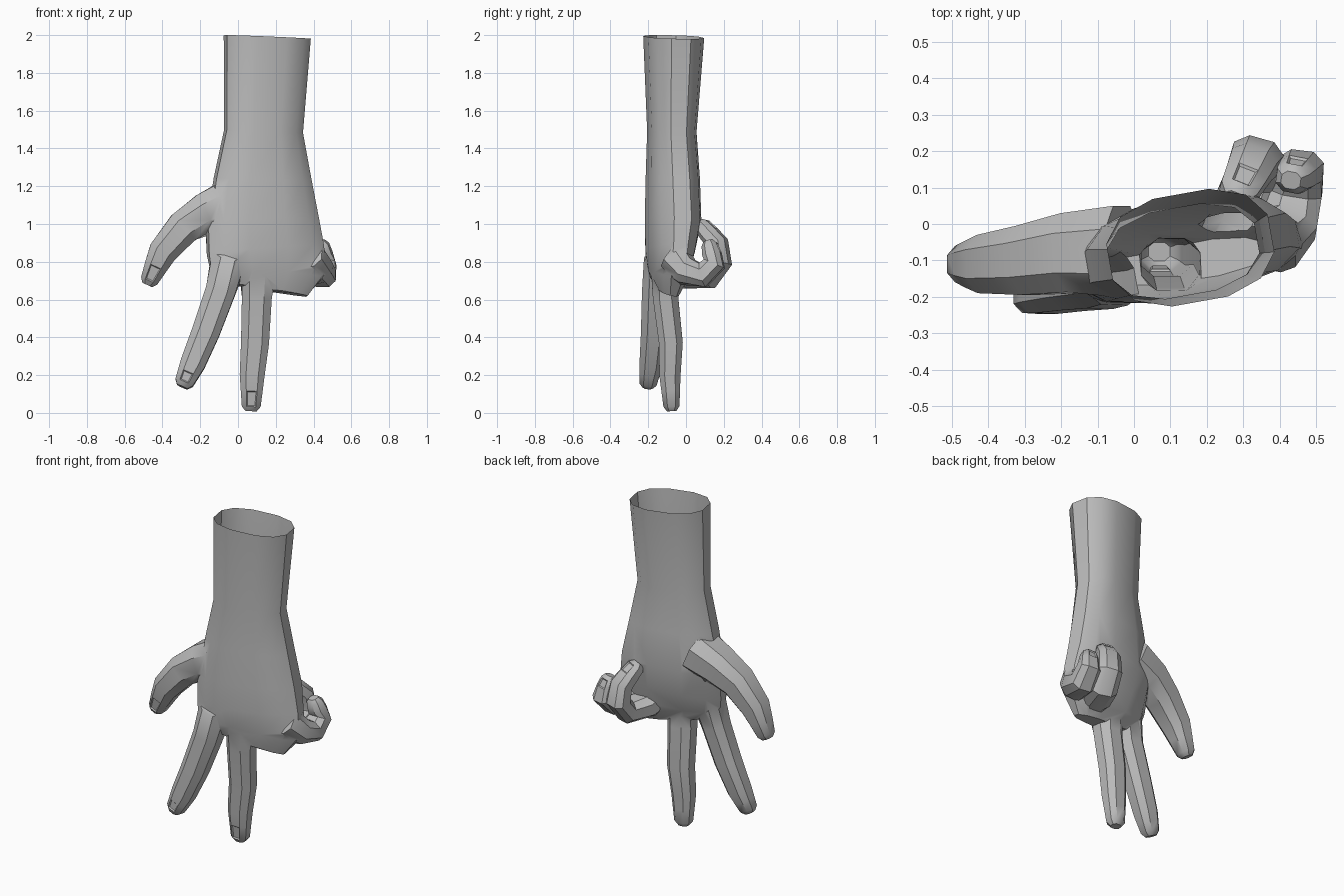
import bpy, bmesh, math
from mathutils import Vector

cube = bpy.data.objects.get("Cube")
if cube:
    bpy.data.objects.remove(cube, do_unlink=True)

skin = bpy.data.materials.new("plain grey")
skin.use_nodes = True
grey = (.5, .5, .5, 1)
skin.diffuse_color = grey
skin.node_tree.nodes["Principled BSDF"].inputs["Base Color"].default_value = grey


def loft(name, centres, widths, depths, side, sides, nail=None):
    """Closed tube of rounded rings along the centres; nail picks a face to inset."""
    bm = bmesh.new()
    half = math.pi / sides
    last = len(centres) - 1
    rings = []
    for i, centre in enumerate(centres):
        tangent = (centres[min(i + 1, last)] - centres[max(i - 1, 0)]).normalized()
        across = Vector(side)
        across = (across - tangent * across.dot(tangent)).normalized()
        outward = tangent.cross(across)
        ring = []
        for k in range(sides):
            angle = (2 * k - 1) * half
            u, v = (math.copysign(abs(t / math.cos(half)) ** .8, t)
                    for t in (math.cos(angle), math.sin(angle)))
            ring.append(bm.verts.new(centre + across * (u * widths[i]) + outward * (v * depths[i])))
        rings.append(ring)
    tubes = []
    for lower, upper in zip(rings, rings[1:]):
        tubes.append([])
        for k in range(sides):
            j = (k + 1) % sides
            tubes[-1].append(bm.faces.new((lower[k], lower[j], upper[j], upper[k])))
    bm.faces.new(rings[0])
    bm.faces.new(rings[-1])
    bmesh.ops.recalc_face_normals(bm, faces=bm.faces)
    if nail is not None:
        bmesh.ops.inset_individual(bm, faces=[tubes[-2][nail]], thickness=.008, depth=-.006)
    mesh = bpy.data.meshes.new(name)
    bm.to_mesh(mesh)
    bm.free()
    mesh.materials.append(skin)
    obj = bpy.data.objects.new(name, mesh)
    bpy.context.collection.objects.link(obj)
    return obj


def finger(name, joints, root, tip, flatness, side=(1, 0, 0), nail=2):
    """Evenly tapering finger with a nail segment and a rounded tip."""
    path = [Vector(joint) for joint in joints]
    path.insert(-1, path[-2].lerp(path[-1], .5))
    steps = len(path) - 1
    widths = [root + (tip - root) * i / steps for i in range(len(path))]
    heading = (path[-1] - path[-2]).normalized()
    path.append(path[-1] + heading * tip / 2)
    widths.append(tip * .6)
    return loft(name, path, widths, [w * flatness for w in widths], side, sides=8, nail=nail)


# Forearm, wrist and palm
hand = loft(
    "hand",
    [Vector(c) for c in (
        (.155, -.065, 1.99), (.135, -.075, 1.49), (.13, -.07, 1.24), (.13, -.07, 1.02),
        (.145, -.085, .86), (.155, -.095, .74), (.14, -.105, .65))],
    widths=(.225, .205, .255, .3, .315, .3, .23),
    depths=(.15, .12, .13, .135, .115, .09, .05),
    side=(1, .18, 0), sides=12)

# Straight fingers
index_finger = finger(
    "index_finger",
    [(-.05, -.14, .82), (-.09, -.16, .65), (-.17, -.17, .43), (-.24, -.185, .26), (-.285, -.2, .16)],
    root=.09, tip=.05, flatness=.92)
middle_finger = finger(
    "middle_finger",
    [(.11, -.11, .8), (.1, -.11, .62), (.09, -.08, .37), (.075, -.085, .2), (.07, -.077, .035)],
    root=.09, tip=.05, flatness=.85)
thumb = finger(
    "thumb",
    [(-.03, -.075, 1.12), (-.17, -.08, 1.06), (-.29, -.1, .98), (-.4, -.11, .85), (-.47, -.11, .7)],
    root=.125, tip=.05, flatness=.95, side=(0, -1, 0), nail=0)

# Fingers curled up behind the palm
ring_finger = finger(
    "ring_finger",
    [(.24, -.1, .77), (.28, 0, .725), (.325, .12, .72), (.335, .18, .8), (.325, .165, .9),
     (.285, .085, .99)],
    root=.09, tip=.052, flatness=.82, side=(1, -.3, 0))
little_finger = finger(
    "little_finger",
    [(.37, -.06, .82), (.43, 0, .75), (.445, .09, .73), (.455, .15, .79), (.435, .125, .89)],
    root=.09, tip=.045, flatness=.9, side=(1, -.15, 0))

# Fuse the fingers into the palm
bpy.context.view_layer.objects.active = hand
for part in (index_finger, middle_finger, thumb, ring_finger, little_finger):
    union = hand.modifiers.new("fuse", "BOOLEAN")
    union.operation = "UNION"
    union.solver = "EXACT"
    union.object = part
    bpy.ops.object.modifier_apply(modifier=union.name)
    bpy.data.objects.remove(part, do_unlink=True)

# Open the cut end of the forearm and soften the webbing between the fingers
bm = bmesh.new()
bm.from_mesh(hand.data)
ends = [f for f in bm.faces if all(v.co.z > 1.9 for v in f.verts)]
bmesh.ops.delete(bm, geom=ends, context="FACES_ONLY")
web = [v for v in bm.verts if .56 < v.co.z < 1.2 and v.co.y < .02 and v.co.x > -.2]
bmesh.ops.smooth_vert(bm, verts=web, factor=.25, use_axis_x=True, use_axis_y=True, use_axis_z=True)
bm.to_mesh(hand.data)
bm.free()

bpy.ops.object.select_all(action="DESELECT")
hand.select_set(True)
bpy.ops.object.shade_smooth_by_angle(angle=math.radians(35))
